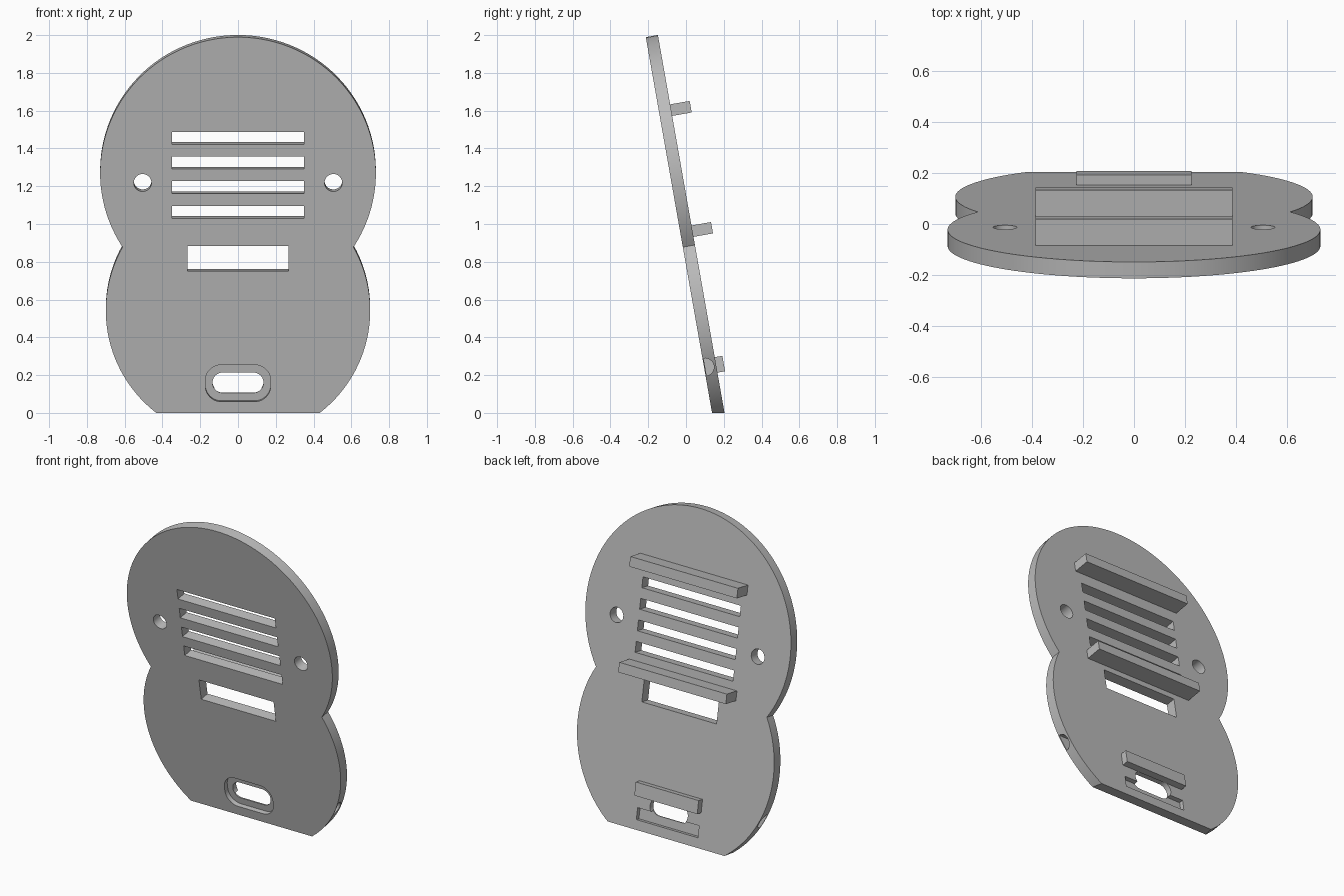
import bpy, bmesh, math
from mathutils import Matrix, Vector

if "Cube" in bpy.data.objects:
    bpy.data.objects.remove(bpy.data.objects["Cube"], do_unlink=True)

THICK = 0.065
LEAN = Matrix.Translation((0, 0.138, 0)) @ Matrix.Rotation(math.radians(10), 4, 'X')

grey = bpy.data.materials.new("plain_grey")
grey.use_nodes = True
COLOUR = (0.5, 0.5, 0.5, 1)
grey.diffuse_color = COLOUR
grey.node_tree.nodes["Principled BSDF"].inputs["Base Color"].default_value = COLOUR


def prism(name, points, back, front):
    """Extrude an x/height outline between two depths."""
    bm = bmesh.new()
    face = bm.faces.new([bm.verts.new((x, front, z)) for x, z in points])
    new = bmesh.ops.extrude_face_region(bm, geom=[face])["geom"]
    moved = [v for v in new if isinstance(v, bmesh.types.BMVert)]
    bmesh.ops.translate(bm, vec=(0, back - front, 0), verts=moved)
    bmesh.ops.recalc_face_normals(bm, faces=bm.faces)
    mesh = bpy.data.meshes.new(name)
    bm.to_mesh(mesh)
    bm.free()
    mesh.materials.append(grey)
    obj = bpy.data.objects.new(name, mesh)
    bpy.context.collection.objects.link(obj)
    return obj


def arc(cx, cz, r, start, end, n):
    return [(cx + r * math.cos(a), cz + r * math.sin(a))
            for a in (start + (end - start) * i / n for i in range(n + 1))]


def rect(half, low, high):
    return [(-half, low), (half, low), (half, high), (-half, high)]


def rounded(half, low, high, r):
    pts, q = [], math.pi / 2
    corners = [(half - r, high - r), (r - half, high - r),
               (r - half, low + r), (half - r, low + r)]
    for i, (x, z) in enumerate(corners):
        pts += arc(x, z, r, i * q, (i + 1) * q, 10)
    return pts


def cut(target, cutter):
    mod = target.modifiers.new("cut", 'BOOLEAN')
    mod.operation, mod.solver, mod.object = 'DIFFERENCE', 'EXACT', cutter
    bpy.context.view_layer.objects.active = target
    bpy.ops.object.modifier_apply(modifier=mod.name)
    bpy.data.objects.remove(cutter, do_unlink=True)


# Plate outline: two overlapping discs
top_z, top_r, low_z, low_r = 1.29, 0.73, 0.55, 0.70
gap = top_z - low_z
rise = (gap ** 2 + low_r ** 2 - top_r ** 2) / (2 * gap)
low_a = math.asin(rise / low_r)
top_a = math.asin((rise - gap) / top_r)
outline = arc(0, top_z, top_r, top_a, math.pi - top_a, 80)
outline += arc(0, low_z, low_r, math.pi - low_a, 2 * math.pi + low_a, 80)[1:-1]
plate = prism("face_plate", outline, THICK, 0)

# Vent slots and display window
for i in range(4):
    low = 1.046 + i * 0.1325
    cut(plate, prism("slot_cutter", rect(0.35, low, low + 0.067), 0.2, -0.1))
cut(plate, prism("window_cutter", rect(0.267, 0.762, 0.898), 0.2, -0.1))

# Round screw holes
for side in (-1, 1):
    ring = arc(side * 0.505, 1.237, 0.047, 0, 2 * math.pi, 32)[:-1]
    cut(plate, prism("hole_cutter", ring, 0.2, -0.1))

# Socket: front recess, rear pocket and through hole
cut(plate, prism("recess_cutter", rounded(0.173, 0.06, 0.258, 0.085), 0.03, -0.1))
cut(plate, prism("pocket_cutter", rect(0.22, 0.05, 0.124), 0.2, 0.038))
cut(plate, prism("socket_cutter", rounded(0.135, 0.102, 0.212, 0.054), 0.2, -0.1))

# Half-round notches in the side edges
for side in (-1, 1):
    notch = prism("notch_cutter", arc(0, 0, 0.047, -math.pi / 2, math.pi / 2, 16), 0.8, 0.57)
    turn = Matrix(((0, side, 0, 0), (1, 0, 0, 0.006), (0, 0, 1, 0.245), (0, 0, 0, 1)))
    notch.data.transform(turn)
    if side > 0:
        notch.data.flip_normals()
    cut(plate, notch)

# Rear rails
parts = [plate,
         prism("upper_rail", rect(0.385, 1.585, 1.647), 0.17, THICK - 0.002),
         prism("middle_rail", rect(0.385, 0.935, 0.996), 0.17, THICK - 0.002),
         prism("socket_rail", rect(0.225, 0.205, 0.288), 0.106, THICK - 0.002)]

# Lean everything back and trim the foot flat
for obj in parts:
    obj.data.transform(LEAN)
bm = bmesh.new()
bm.from_mesh(plate.data)
cutline = bmesh.ops.bisect_plane(bm, geom=bm.verts[:] + bm.edges[:] + bm.faces[:],
                                 plane_co=Vector((0, 0, 0)), plane_no=Vector((0, 0, 1)),
                                 clear_inner=True)["geom_cut"]
bmesh.ops.holes_fill(bm, edges=[e for e in cutline if isinstance(e, bmesh.types.BMEdge)])
bmesh.ops.recalc_face_normals(bm, faces=bm.faces)
bm.to_mesh(plate.data)
bm.free()

bpy.ops.object.select_all(action='DESELECT')
plate.select_set(True)
bpy.context.view_layer.objects.active = plate
bpy.ops.object.shade_smooth_by_angle(angle=math.radians(25))
